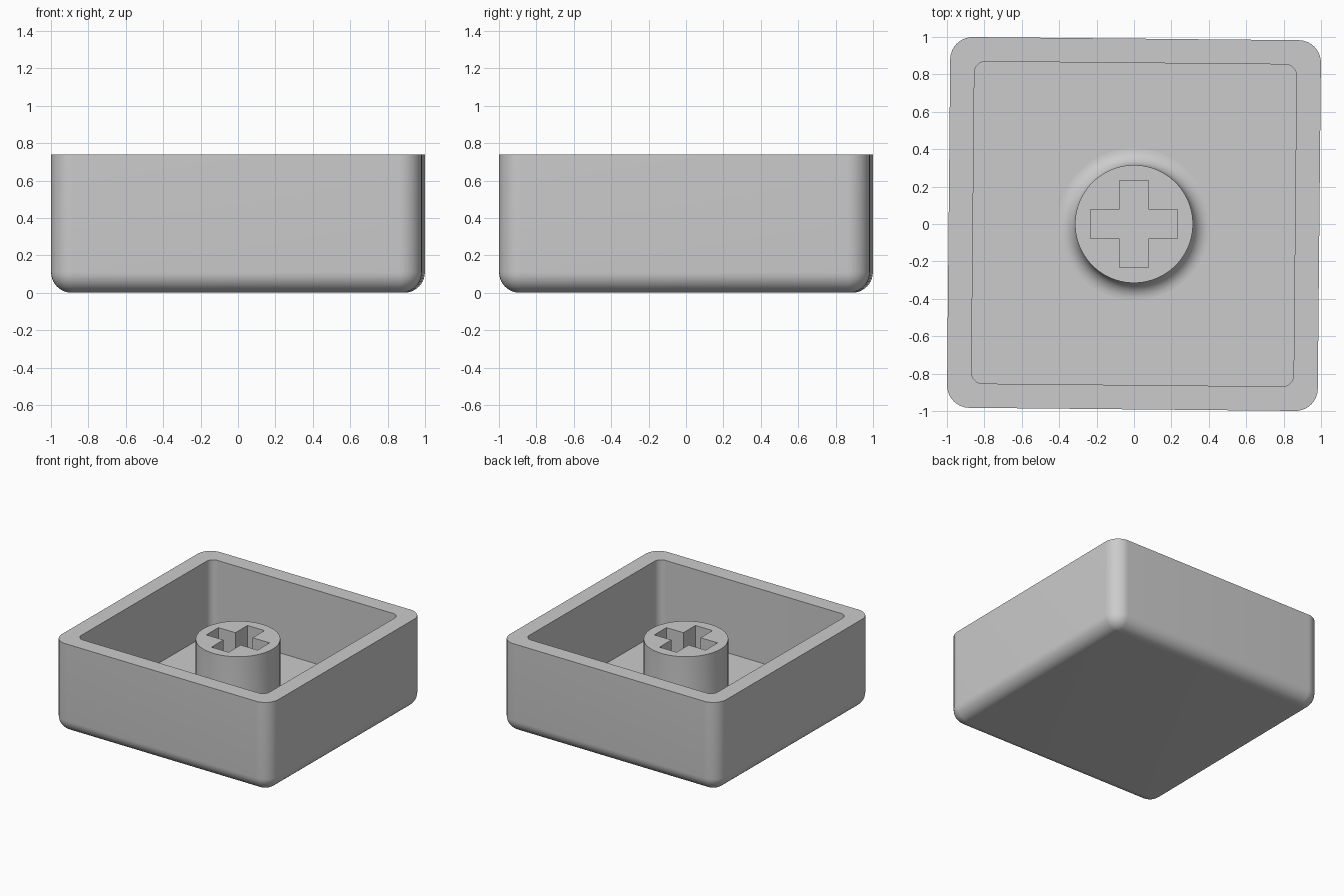
import bpy, bmesh, math

if "Cube" in bpy.data.objects:
    bpy.data.objects.remove(bpy.data.objects["Cube"])

N = 16                      # points per rounded corner
TURN = -0.0095              # slight twist of the shell about z
HALF, CORNER, FILLET = 0.991, 0.12, 0.11
HEIGHT, FLOOR, STEM_TOP = 0.74, 0.135, 0.64
STEM_R, BASE_R = 0.315, 0.405
ARM, SLOT = 0.233, 0.078    # cross slot half length and half width

grey = bpy.data.materials.new("plain grey")
grey.diffuse_color = (0.6, 0.6, 0.6, 1)
grey.use_nodes = True
grey.node_tree.nodes["Principled BSDF"].inputs["Base Color"].default_value = grey.diffuse_color


def rounded_square(half, radius, z):
    pts = []
    for k in range(4):
        mid = math.radians(45 + 90 * k)
        cx = math.copysign(half - radius, math.cos(mid))
        cy = math.copysign(half - radius, math.sin(mid))
        for j in range(N):
            a = math.radians(90 * k + 90 * j / (N - 1))
            x, y = cx + radius * math.cos(a), cy + radius * math.sin(a)
            pts.append((x * math.cos(TURN) - y * math.sin(TURN),
                        x * math.sin(TURN) + y * math.cos(TURN), z))
    return pts


def circle(radius, z):
    step = 2 * math.pi / (4 * N)
    return [(radius * math.cos((i + 0.5) * step),
             radius * math.sin((i + 0.5) * step), z) for i in range(4 * N)]


def add_rings(bm, rings):
    loops = [[bm.verts.new(p) for p in ring] for ring in rings]
    for lo, hi in zip(loops, loops[1:]):
        for i in range(len(lo)):
            j = (i + 1) % len(lo)
            bm.faces.new((lo[i], lo[j], hi[j], hi[i]))
    return loops


def finish(bm, name):
    mesh = bpy.data.meshes.new(name)
    bm.to_mesh(mesh)
    bm.free()
    mesh.materials.append(grey)
    obj = bpy.data.objects.new(name, mesh)
    bpy.context.collection.objects.link(obj)
    bpy.ops.object.select_all(action='DESELECT')
    obj.select_set(True)
    bpy.context.view_layer.objects.active = obj
    bpy.ops.object.shade_smooth_by_angle(angle=math.radians(30))


# Shell: filleted bottom, outer wall, rim, inner wall, floor up to the stem
rings = []
for i in range(11):
    a = math.pi / 2 * i / 10
    inset = FILLET * (1 - math.sin(a))
    rings.append(rounded_square(HALF - inset, CORNER - inset,
                                FILLET * (1 - math.cos(a))))
rings += [rounded_square(HALF, CORNER, HEIGHT),
          rounded_square(0.861, 0.06, HEIGHT),
          rounded_square(0.861, 0.06, FLOOR),
          circle(BASE_R, FLOOR)]
bm = bmesh.new()
loops = add_rings(bm, rings)
bm.faces.new(loops[0][::-1])
finish(bm, "shell")

# Stem: concave fillet at the base, straight post, cross-shaped slot
r = BASE_R - STEM_R
rings = [circle(BASE_R - r * math.sin(a), FLOOR + r * (1 - math.cos(a)))
         for a in (math.pi / 2 * i / 10 for i in range(11))]
rings.append(circle(STEM_R, STEM_TOP))
bm = bmesh.new()
top = add_rings(bm, rings)[-1]
cross = []
for k in range(4):
    c, s = round(math.cos(k * math.pi / 2)), round(math.sin(k * math.pi / 2))
    for x, y in ((ARM, -SLOT), (ARM, SLOT), (SLOT, SLOT)):
        cross.append((c * x - s * y, s * x + c * y))
slot_loops = add_rings(bm, [[(x, y, z) for x, y in cross]
                            for z in (STEM_TOP, FLOOR)])
bm.faces.new(slot_loops[1])
edges = [bm.edges.get((lp[i - 1], lp[i]))
         for lp in (top, slot_loops[0]) for i in range(len(lp))]
bmesh.ops.triangle_fill(bm, edges=edges, use_beauty=True, normal=(0, 0, 1))
bmesh.ops.recalc_face_normals(bm, faces=bm.faces)
if sum(f.normal.z * f.calc_area() for f in bm.faces) < 0:
    bmesh.ops.reverse_faces(bm, faces=bm.faces)
finish(bm, "stem")
